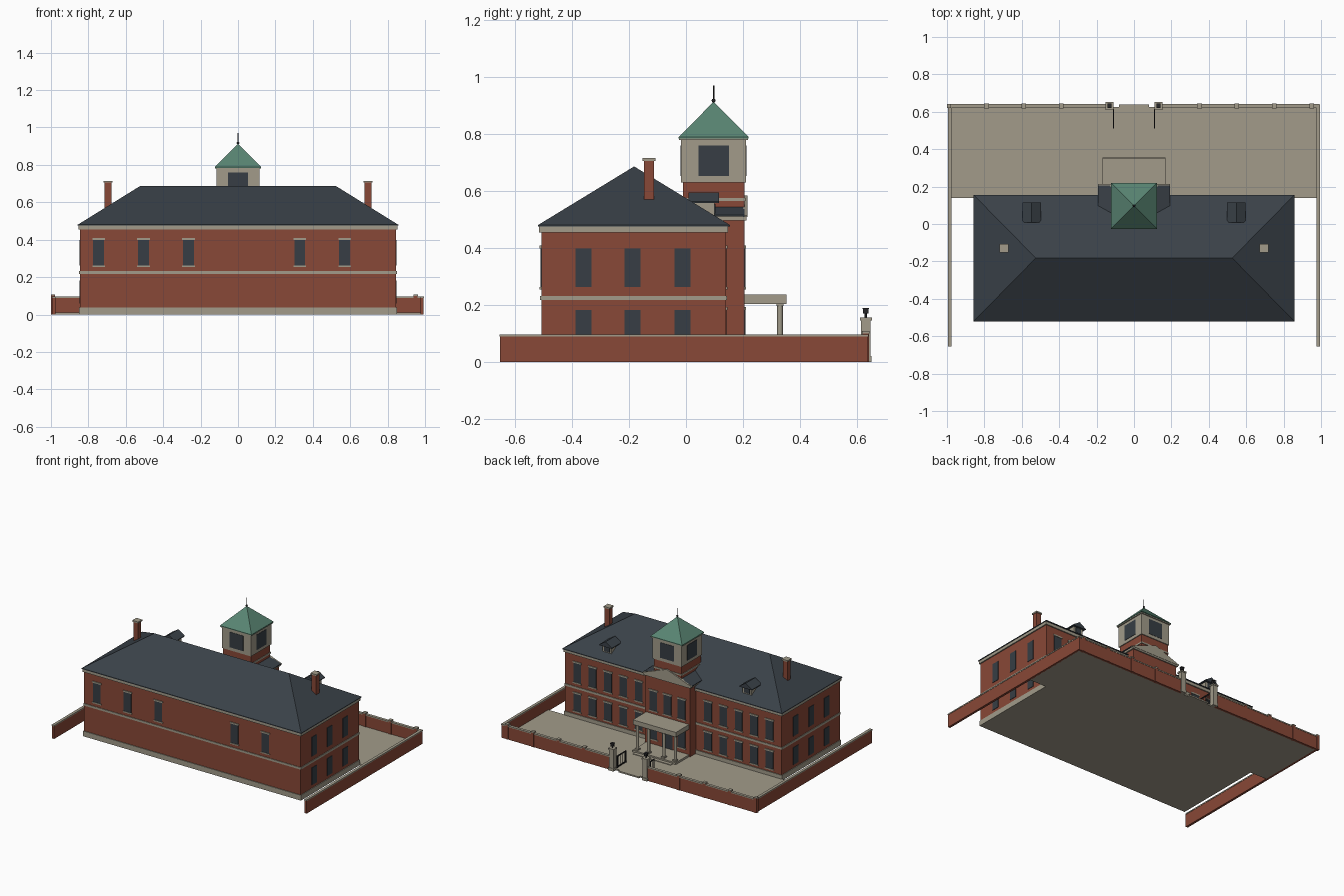
import bpy, bmesh, math
from mathutils import Vector, Matrix

cube = bpy.data.objects.get("Cube")
if cube:
    bpy.data.objects.remove(cube, do_unlink=True)


def material(name, rgb):
    m = bpy.data.materials.new(name)
    m.use_nodes = True
    m.diffuse_color = (*rgb, 1)
    m.node_tree.nodes["Principled BSDF"].inputs["Base Color"].default_value = (*rgb, 1)
    return m


BRICK = material("red brick", (0.25, 0.065, 0.038))
STONE = material("pale stone", (0.36, 0.33, 0.255))
SLATE = material("dark slate", (0.042, 0.053, 0.065))
GLASS = material("window glass", (0.038, 0.048, 0.058))
COPPER = material("green copper", (0.10, 0.235, 0.17))
IRON = material("black iron", (0.018, 0.018, 0.02))


def finish(name, bm, mat):
    me = bpy.data.meshes.new(name)
    bmesh.ops.recalc_face_normals(bm, faces=bm.faces)
    bm.to_mesh(me)
    bm.free()
    me.materials.append(mat)
    ob = bpy.data.objects.new(name, me)
    bpy.context.scene.collection.objects.link(ob)
    return ob


def box(name, mat, x0, x1, y0, y1, z0, z1):
    bm = bmesh.new()
    size = Matrix.Diagonal((x1 - x0, y1 - y0, z1 - z0, 1))
    mid = Matrix.Translation(((x0 + x1) / 2, (y0 + y1) / 2, (z0 + z1) / 2))
    bmesh.ops.create_cube(bm, size=1, matrix=mid @ size)
    return finish(name, bm, mat)


def block(name, mat, x, y, half, z0, z1):
    return box(name, mat, x - half, x + half, y - half, y + half, z0, z1)


def roof(name, mat, x0, x1, y0, y1, z0, z1, ridge, lip=0.005):
    """Solid roof: eaves slab with a lip, rising to the ridge points (x, y)."""
    bm = bmesh.new()
    for z in (z0, z0 + lip):
        for x in (x0, x1):
            for y in (y0, y1):
                bm.verts.new((x, y, z))
    for x, y in ridge:
        bm.verts.new((x, y, z1))
    bmesh.ops.convex_hull(bm, input=bm.verts)
    bmesh.ops.dissolve_limit(bm, angle_limit=0.01, verts=bm.verts, edges=bm.edges)
    return finish(name, bm, mat)


def rod(name, mat, x, y, r, z0, z1, sides=12):
    bm = bmesh.new()
    bmesh.ops.create_cone(bm, cap_ends=True, segments=sides, radius1=r, radius2=r, depth=z1 - z0,
                          matrix=Matrix.Translation((x, y, (z0 + z1) / 2)))
    ob = finish(name, bm, mat)
    for p in ob.data.polygons:
        p.use_smooth = abs(p.normal.z) < 0.5
    return ob


def window_y(name, x, y, z0, z1, half=0.029, trim=True):
    """Window on a wall facing along y, with lintel and sill."""
    box(name + "_glass", GLASS, x - half, x + half, y - 0.003, y + 0.003, z0, z1)
    if trim:
        for part, a, b in (("lintel", z1, z1 + 0.01), ("sill", z0 - 0.008, z0)):
            box(name + "_" + part, STONE, x - half - 0.005, x + half + 0.005, y - 0.006, y + 0.006, a, b)


X, FRONT, BACK, PAV = 0.845, -0.508, 0.14, 0.205
UP, LOW = (0.262, 0.398), (0.06, 0.182)

# Main block with plinth, string course and cornice
box("main_walls", BRICK, -X, X, FRONT, BACK, 0.03, 0.46)
for name, z0, z1, out in (("plinth", 0, 0.037, 0.005), ("string_course", 0.217, 0.232, 0.004),
                          ("cornice", 0.455, 0.476, 0.008)):
    box(name, STONE, -X - out, X + out, FRONT - out, BACK + out, z0, z1)
roof("main_roof", SLATE, -0.857, 0.857, -0.52, 0.155, 0.475, 0.686,
     [(-0.525, -0.182), (0.525, -0.182)])

# Front, back and end windows
for x in (-0.745, -0.505, -0.265, 0.33, 0.57):
    window_y("front_window", x, FRONT, *UP)
for side in (-1, 1):
    for z0, z1 in (UP, LOW):
        for k in range(5):
            window_y("back_window", side * (0.27 + 0.12 * k), BACK, z0, z1)
        for y in (-0.36, -0.187, -0.013):
            box("end_window", GLASS, side * X - 0.003, side * X + 0.003, y - 0.028, y + 0.028, z0, z1)

# Chimneys and dormers
for side in (-1, 1):
    x = side * 0.695
    block("chimney", BRICK, x, -0.13, 0.018, 0.5, 0.706)
    block("chimney_cap", STONE, x, -0.13, 0.023, 0.705, 0.715)
    x = side * 0.547
    box("dormer_walls", STONE, x - 0.036, x + 0.036, 0.02, 0.1, 0.49, 0.562)
    roof("dormer_roof", SLATE, x - 0.05, x + 0.05, 0.008, 0.116, 0.558, 0.595,
         [(x, 0.008), (x, 0.116)])
    window_y("dormer_window", x, 0.1, 0.52, 0.555, 0.022, False)

# Entrance pavilion with pediment
box("pavilion_walls", BRICK, -0.175, 0.175, 0, PAV, 0.01, 0.5)
box("pavilion_cornice", STONE, -0.185, 0.185, 0.1, 0.213, 0.497, 0.511)
roof("pavilion_roof", SLATE, -0.192, 0.192, 0.05, 0.206, 0.51, 0.58, [(0, 0.05), (0, 0.206)])
roof("pediment", STONE, -0.192, 0.192, 0.2, 0.215, 0.508, 0.584, [(0, 0.2), (0, 0.215)])
for x in (-0.11, 0, 0.11):
    window_y("pavilion_upper_window", x, PAV, *UP)
    if x:
        window_y("pavilion_lower_window", x, PAV, *LOW)
box("entrance_door", GLASS, -0.04, 0.04, PAV - 0.003, PAV + 0.003, 0.02, 0.17)

# Portico
box("portico_floor", STONE, -0.168, 0.168, PAV, 0.355, 0, 0.024)
box("portico_step", STONE, -0.147, 0.147, 0.35, 0.38, 0, 0.014)
box("portico_roof", STONE, -0.168, 0.168, PAV, 0.353, 0.204, 0.237)
for x in (-0.148, -0.06, 0.06, 0.148):
    rod("portico_column", STONE, x, 0.33, 0.01, 0.02, 0.205)
    for z in (0.024, 0.196):
        block("column_cap", STONE, x, 0.33, 0.013, z, z + 0.009)

# Clock-style tower with belfry
TY = 0.097
block("tower_shaft", BRICK, 0, TY, 0.108, 0.4, 0.632)
block("tower_band", STONE, 0, TY, 0.112, 0.565, 0.576)
block("belfry", STONE, 0, TY, 0.114, 0.63, 0.782)
block("belfry_cornice", STONE, 0, TY, 0.121, 0.778, 0.786)
box("belfry_openings_ns", GLASS, -0.054, 0.054, TY - 0.116, TY + 0.116, 0.652, 0.76)
box("belfry_openings_ew", GLASS, -0.116, 0.116, TY - 0.054, TY + 0.054, 0.652, 0.76)
roof("tower_roof", COPPER, -0.123, 0.123, TY - 0.123, TY + 0.123, 0.784, 0.913, [(0, TY)])
rod("finial", IRON, 0, TY, 0.0025, 0.905, 0.97, 8)
bm = bmesh.new()
bmesh.ops.create_uvsphere(bm, u_segments=12, v_segments=8, radius=0.007,
                          matrix=Matrix.Translation((0, TY, 0.917)))
finish("finial_ball", bm, IRON)

# Courtyard
WY = 0.631
box("courtyard", STONE, -0.98, 0.98, BACK, 0.625, 0, 0.01)
box("gate_threshold", STONE, -0.08, 0.08, 0.62, 0.64, 0, 0.01)


def wall(name, x0, x1, y0, y1):
    box(name, BRICK, x0, x1, y0, y1, 0, 0.09)
    box(name + "_coping", STONE, x0 - 0.002, x1 + 0.002, y0 - 0.002, y1 + 0.002, 0.089, 0.097)


# Boundary walls, gate piers with lanterns, and open gates
for side in (-1, 1):
    wall("side_wall", side * 0.985 - 0.008, side * 0.985 + 0.008, -0.653, 0.638)
    a, b = sorted((side * 0.99, side * 0.14))
    wall("back_wall", a, b, WY - 0.008, WY + 0.008)
    x = side * 0.131
    block("gate_pier", STONE, x, WY, 0.017, 0, 0.15)
    block("gate_pier_base", STONE, x, WY, 0.02, 0, 0.02)
    block("gate_pier_cap", STONE, x, WY, 0.021, 0.146, 0.156)
    rod("lantern_stem", IRON, x, WY, 0.004, 0.155, 0.171, 8)
    block("lantern", IRON, x, WY, 0.009, 0.169, 0.186)
    block("lantern_cap", IRON, x, WY, 0.012, 0.185, 0.19)
    g = side * 0.11
    for z in (0.016, 0.09):
        box("gate_rail", IRON, g - 0.003, g + 0.003, 0.51, 0.615, z, z + 0.007)
    for k in range(6):
        y = 0.513 + k * 0.0195
        block("gate_bar", IRON, g, y, 0.003 if k in (0, 5) else 0.0015, 0.012, 0.097)

for x in [-0.989 + 0.2 * k for k in range(4)] + [0.35 + 0.2 * k for k in range(4)]:
    block("wall_pier", BRICK, x, WY, 0.011, 0, 0.102)
    block("wall_pier_cap", STONE, x, WY, 0.0125 if abs(x) < 0.98 else 0.011, 0.1, 0.108)
